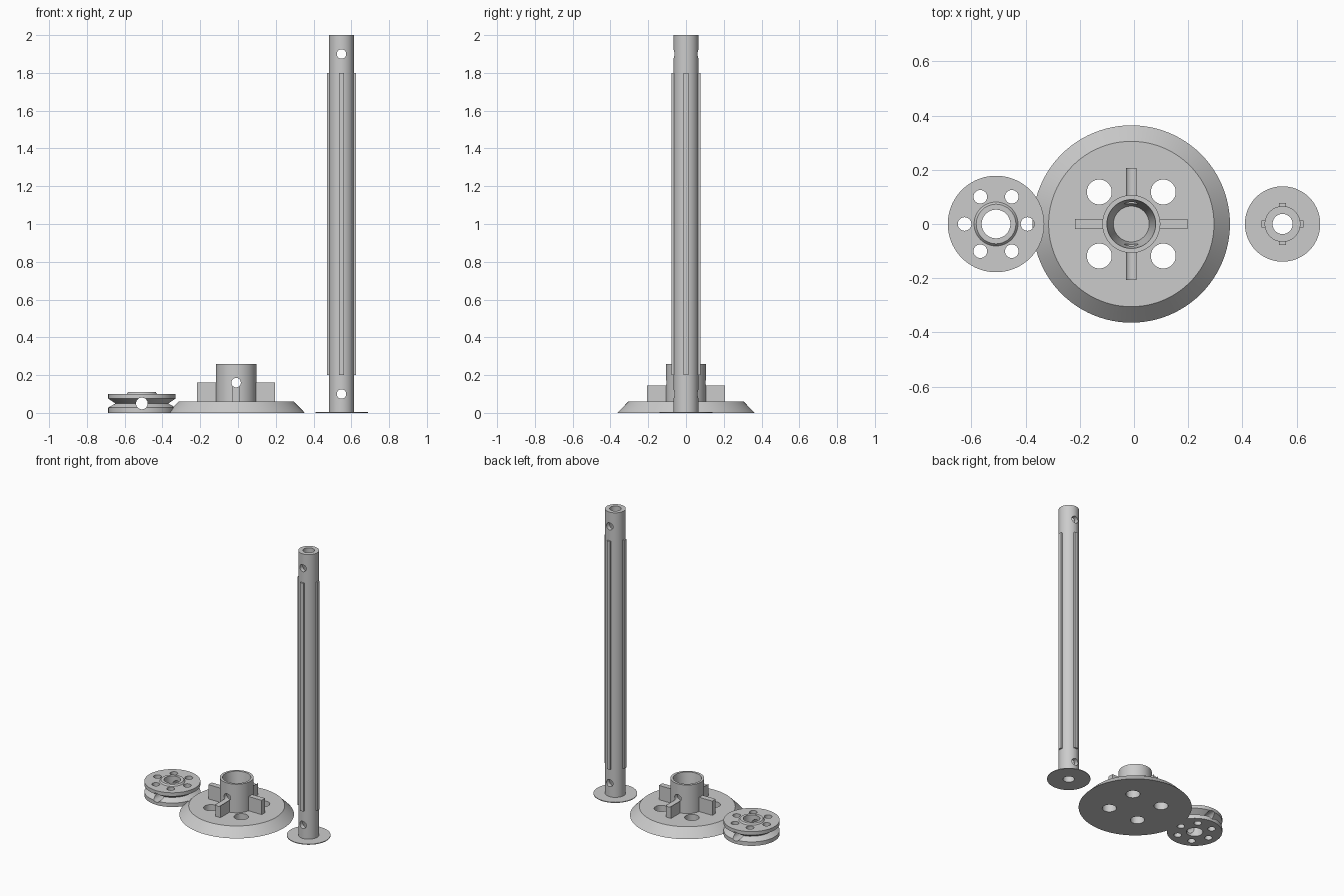
import bpy, bmesh
from math import radians, cos, sin, pi
from mathutils import Matrix, Vector

if "Cube" in bpy.data.objects:
    bpy.data.objects.remove(bpy.data.objects["Cube"], do_unlink=True)

grey = bpy.data.materials.new("plain_grey")
grey.use_nodes = True
shade = (0.6, 0.6, 0.6, 1)
grey.diffuse_color = shade
grey.node_tree.nodes["Principled BSDF"].inputs["Base Color"].default_value = shade


def finish(name, bm, x):
    """Turn a bmesh into a named object standing at x."""
    bmesh.ops.recalc_face_normals(bm, faces=bm.faces)
    mesh = bpy.data.meshes.new(name)
    bm.to_mesh(mesh)
    bm.free()
    mesh.materials.append(grey)
    obj = bpy.data.objects.new(name, mesh)
    obj.location.x = x
    bpy.context.collection.objects.link(obj)
    return obj


def lathe(name, profile, x, steps=72):
    """Revolve a closed (radius, height) outline around z."""
    bm = bmesh.new()
    verts = [bm.verts.new((r, 0, z)) for r, z in profile]
    edges = [bm.edges.new((a, b)) for a, b in zip(verts, verts[1:] + verts[:1])
             if a.co.x > 0 or b.co.x > 0]
    bmesh.ops.spin(bm, geom=verts + edges, cent=(0, 0, 0), axis=(0, 0, 1),
                   angle=2 * pi, steps=steps)
    bmesh.ops.remove_doubles(bm, verts=bm.verts, dist=0.0001)
    return finish(name, bm, x)


def fin(name, inner, outer, width, low, high, angle, x):
    """Radial box between two radii, turned about z."""
    bm = bmesh.new()
    size = Vector((outer - inner, width, high - low))
    place = Matrix.Translation(((inner + outer) / 2, 0, (low + high) / 2))
    bmesh.ops.create_cube(bm, size=1, matrix=Matrix.Rotation(radians(angle), 4, "Z")
                          @ place @ Matrix.Diagonal(size.to_4d()))
    return finish(name, bm, x)


def drill(obj, holes):
    """Cut round holes: (centre, radius, along_y), relative to the part."""
    cutters = []
    for centre, radius, along_y in holes:
        bm = bmesh.new()
        turn = Matrix.Rotation(pi / 2 if along_y else 0, 4, "X")
        bmesh.ops.create_cone(bm, cap_ends=True, segments=40, radius1=radius,
                              radius2=radius, depth=1,
                              matrix=Matrix.Translation(centre) @ turn)
        cutter = finish("hole_cutter", bm, obj.location.x)
        cutter.hide_render = True
        cutters.append(cutter)
        mod = obj.modifiers.new("hole", "BOOLEAN")
        mod.operation, mod.solver, mod.object = "DIFFERENCE", "EXACT", cutter
    bpy.context.view_layer.update()
    graph = bpy.context.evaluated_depsgraph_get()
    mesh = bpy.data.meshes.new_from_object(obj.evaluated_get(graph))
    obj.modifiers.clear()
    obj.data = mesh
    for cutter in cutters:
        bpy.data.objects.remove(cutter, do_unlink=True)


def ring(count, radius, start=0):
    return [(radius * cos(start + 2 * pi * i / count),
             radius * sin(start + 2 * pi * i / count), 0) for i in range(count)]


parts = []

# Round base with a tapered socket, four drain holes and a cross pin hole
BASE_X = -0.01
base = lathe("base_with_socket",
             [(0, 0), (0.364, 0), (0.305, 0.06), (0.107, 0.06), (0.107, 0.26),
              (0.09, 0.26), (0.066, 0.06), (0, 0.06)], BASE_X, 96)
pin = ((0, 0, 0.16), 0.025, True)
drill(base, [(c, 0.046, False) for c in ring(4, 0.167, pi / 4)] + [pin])
parts.append(base)

# Stiffening ribs around the socket; the pin hole grooves the front and back ones
for side, angle in zip(("left", "back", "right", "front"), range(0, 360, 90)):
    rib = fin(side + "_rib", 0.1, 0.207, 0.038, 0.055, 0.16, angle, BASE_X)
    if side in ("front", "back"):
        drill(rib, [pin])
    parts.append(rib)

# Grooved wheel with a raised collar, six holes and a cross hole
wheel = lathe("grooved_wheel",
              [(0.053, 0), (0.178, 0), (0.178, 0.028), (0.14, 0.05), (0.178, 0.075),
               (0.178, 0.1), (0.081, 0.1), (0.073, 0.11), (0.053, 0.11)], -0.509)
drill(wheel, [(c, 0.025, False) for c in ring(6, 0.116)]
      + [((0, 0, 0.05), 0.031, True)])
parts.append(wheel)

# Tall tube with a thin foot disc and a pin hole near each end
TUBE_X = 0.548
tube = lathe("tall_tube",
             [(0.037, 0), (0.139, 0), (0.139, 0.005), (0.066, 0.005),
              (0.066, 2), (0.037, 2)], TUBE_X)
drill(tube, [((0, 0, z), 0.025, True) for z in (0.1, 1.9)])
parts.append(tube)

# Long raised keys on the tube
for side, angle in zip(("left", "back", "right", "front"), range(0, 360, 90)):
    parts.append(fin(side + "_key", 0.058, 0.077, 0.025, 0.2, 1.8, angle, TUBE_X))

# Smooth round walls, crisp edges
bpy.ops.object.select_all(action="DESELECT")
for part in parts:
    part.select_set(True)
bpy.context.view_layer.objects.active = base
bpy.ops.object.shade_smooth_by_angle(angle=radians(30))
